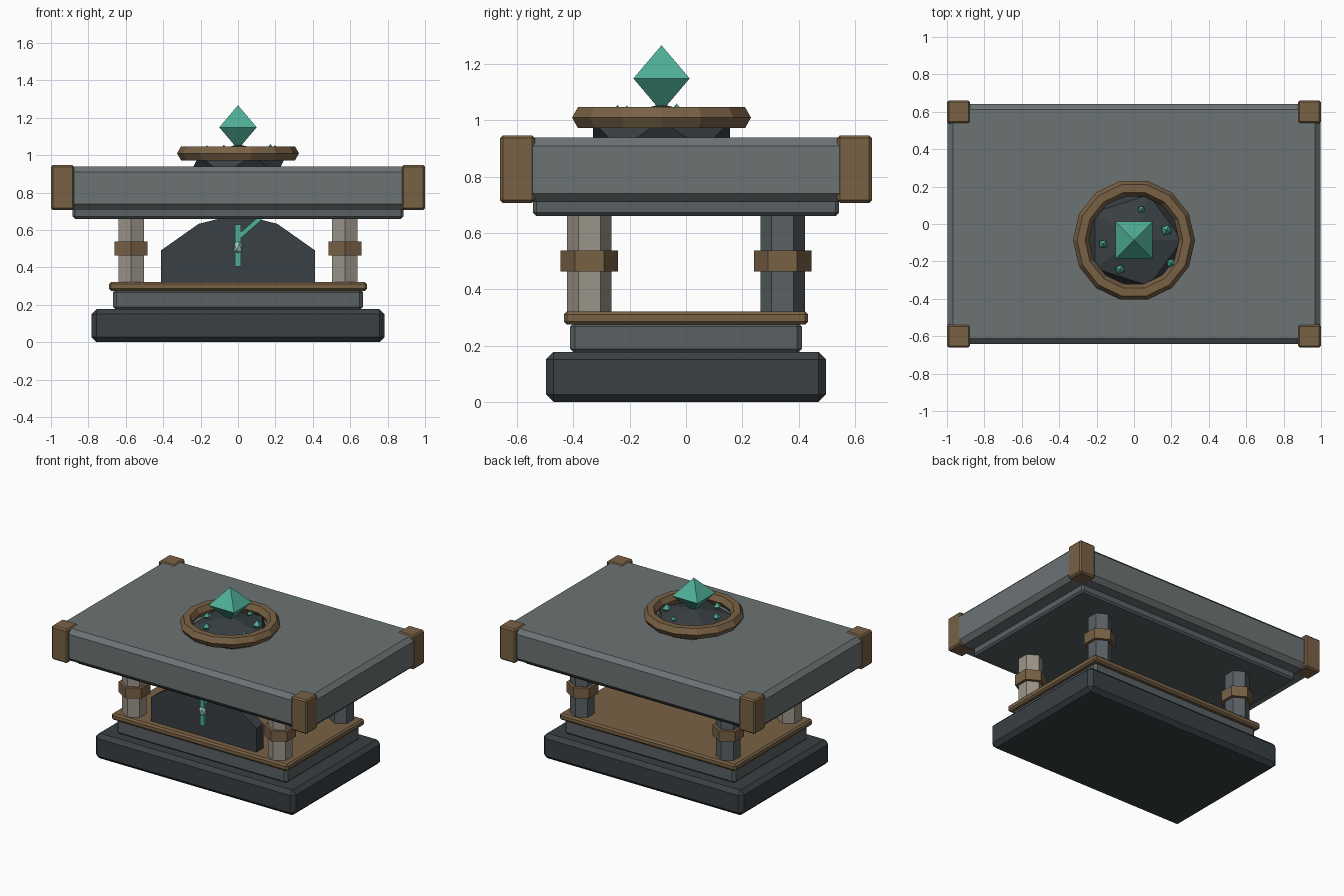
import bpy, bmesh, math
from mathutils import Matrix, Vector

if "Cube" in bpy.data.objects:
    bpy.data.objects.remove(bpy.data.objects["Cube"])


def material(name, rgb):
    m = bpy.data.materials.new(name)
    m.diffuse_color = (*rgb, 1)
    m.use_nodes = True
    m.node_tree.nodes["Principled BSDF"].inputs["Base Color"].default_value = m.diffuse_color
    return m


DARK = material("dark_stone", (0.04, 0.05, 0.056))
MID = material("mid_stone", (0.10, 0.118, 0.127))
SLAB = material("slab_stone", (0.15, 0.17, 0.175))
PALE = material("pale_stone", (0.33, 0.30, 0.25))
BRONZE = material("bronze", (0.19, 0.12, 0.06))
GREEN = material("green_crystal", (0.08, 0.43, 0.31))
MINT = material("pale_crystal", (0.33, 0.58, 0.49))


def finish(name, bm, mat, loc=(0, 0, 0), rot=(0, 0, 0)):
    bmesh.ops.recalc_face_normals(bm, faces=bm.faces)
    me = bpy.data.meshes.new(name)
    bm.to_mesh(me)
    bm.free()
    me.materials.append(mat)
    ob = bpy.data.objects.new(name, me)
    ob.location, ob.rotation_euler = loc, rot
    bpy.context.collection.objects.link(ob)
    return ob


def box(name, size, loc, mat, bevel=0.0, rot=(0, 0, 0)):
    bm = bmesh.new()
    bmesh.ops.create_cube(bm, size=1, matrix=Matrix.Diagonal((*size, 1)))
    if bevel:
        bmesh.ops.bevel(bm, geom=bm.edges[:], offset=bevel, segments=1,
                        affect='EDGES', profile=0.5)
    return finish(name, bm, mat, loc, rot)


def block(name, half_x, half_y, z0, z1, mat, bevel):
    return box(name, (2 * half_x, 2 * half_y, z1 - z0), (0, 0, (z0 + z1) / 2), mat, bevel)


def hex_prism(name, radius, z0, z1, x, y, mat):
    bm = bmesh.new()
    bmesh.ops.create_cone(bm, cap_ends=True, segments=6, radius1=radius, radius2=radius,
                          depth=z1 - z0)
    # turn until two corners point along y
    v = bm.verts[:][0].co
    a = math.pi / 2 - math.atan2(v.y, v.x)
    bmesh.ops.rotate(bm, verts=bm.verts, matrix=Matrix.Rotation(a, 3, 'Z'))
    return finish(name, bm, mat, (x, y, (z0 + z1) / 2))


def octahedron(name, half, height, loc, turn=0.0):
    bm = bmesh.new()
    ring = [bm.verts.new((sx * half, sy * half, 0))
            for sx, sy in ((-1, -1), (1, -1), (1, 1), (-1, 1))]
    for tip in (bm.verts.new((0, 0, height)), bm.verts.new((0, 0, -height))):
        for i in range(4):
            bm.faces.new((ring[i], ring[(i + 1) % 4], tip))
    return finish(name, bm, GREEN, loc, (0, 0, turn))


def ball(name, scale, loc, mat):
    bm = bmesh.new()
    bmesh.ops.create_icosphere(bm, subdivisions=1, radius=1,
                               matrix=Matrix.Diagonal((*scale, 1)))
    return finish(name, bm, mat, loc)


# stepped base
block("base_plinth", 0.783, 0.498, 0.0, 0.177, DARK, 0.027)
block("base_step", 0.668, 0.412, 0.17, 0.285, MID, 0.018)
block("base_trim", 0.69, 0.434, 0.275, 0.321, BRONZE, 0.011)

# columns with bands
for sx, side in ((-1, "left"), (1, "right")):
    for sy, end, mat in ((-1, "front", PALE), (1, "back", MID)):
        x, y = sx * 0.571, sy * 0.343
        hex_prism(f"{end}_{side}_column", 0.079, 0.315, 0.67, x, y, mat)
        hex_prism(f"{end}_{side}_column_band", 0.102, 0.464, 0.538, x, y, BRONZE)
        # bronze corner caps of the slab
        box(f"{end}_{side}_corner_cap", (0.124, 0.124, 0.24),
            (sx * 0.938, sy * 0.599, 0.827), BRONZE, 0.01)

# table top
block("under_slab", 0.884, 0.543, 0.66, 0.73, MID, 0.012)
block("table_slab", 0.998, 0.642, 0.71, 0.94, SLAB, 0.03)

# arched front panel
bm = bmesh.new()
outline = [(-0.413, 0.315), (0.413, 0.315), (0.413, 0.49), (0.21, 0.633),
           (0, 0.685), (-0.21, 0.633), (-0.413, 0.49)]
face = bm.faces.new([bm.verts.new((x, -0.383, z)) for x, z in outline])
ext = bmesh.ops.extrude_face_region(bm, geom=[face])["geom"]
bmesh.ops.translate(bm, vec=Vector((0, 0.08, 0)),
                    verts=[g for g in ext if isinstance(g, bmesh.types.BMVert)])
finish("front_panel", bm, DARK)

# panel inlay
box("inlay_upright", (0.032, 0.03, 0.225), (0, -0.387, 0.517), GREEN)
box("inlay_branch", (0.165, 0.026, 0.024), (0.058, -0.387, 0.61), GREEN,
    rot=(0, -math.radians(41), 0))
ball("inlay_gem", (0.027, 0.025, 0.038), (0, -0.395, 0.508), MINT)

# ring: 14 segments, six-sided section
CY = -0.087
bm = bmesh.new()
rows = []
for i in range(14):
    a = 2 * math.pi * i / 14
    row = []
    for j in range(6):
        b = math.pi * j / 3
        r = 0.283 + 0.043 * math.cos(b)
        row.append(bm.verts.new((r * math.cos(a), r * math.sin(a), 0.043 * math.sin(b))))
    rows.append(row)
for i in range(14):
    p, q = rows[i], rows[(i + 1) % 14]
    for j in range(6):
        k = (j + 1) % 6
        bm.faces.new((p[j], q[j], q[k], p[k]))
finish("focus_ring", bm, BRONZE, (0, CY, 1.01))

# rock mound and crystals
ball("rock_mound", (0.288, 0.286, 0.11), (0, CY, 0.948), DARK)
octahedron("main_crystal", 0.1, 0.118, (0, CY, 1.149))
shards = [(0.04, 0.078, 0.015, 0.1), (0.173, -0.033, 0.023, 0.3), (-0.165, -0.107, 0.019, 0.15),
          (-0.075, -0.243, 0.02, 0.4), (0.198, -0.21, 0.019, 0.25)]
for i, (x, y, s, t) in enumerate(shards):
    octahedron(f"small_crystal_{i + 1}", s, s * 1.5, (x, y, 1.025), t)
